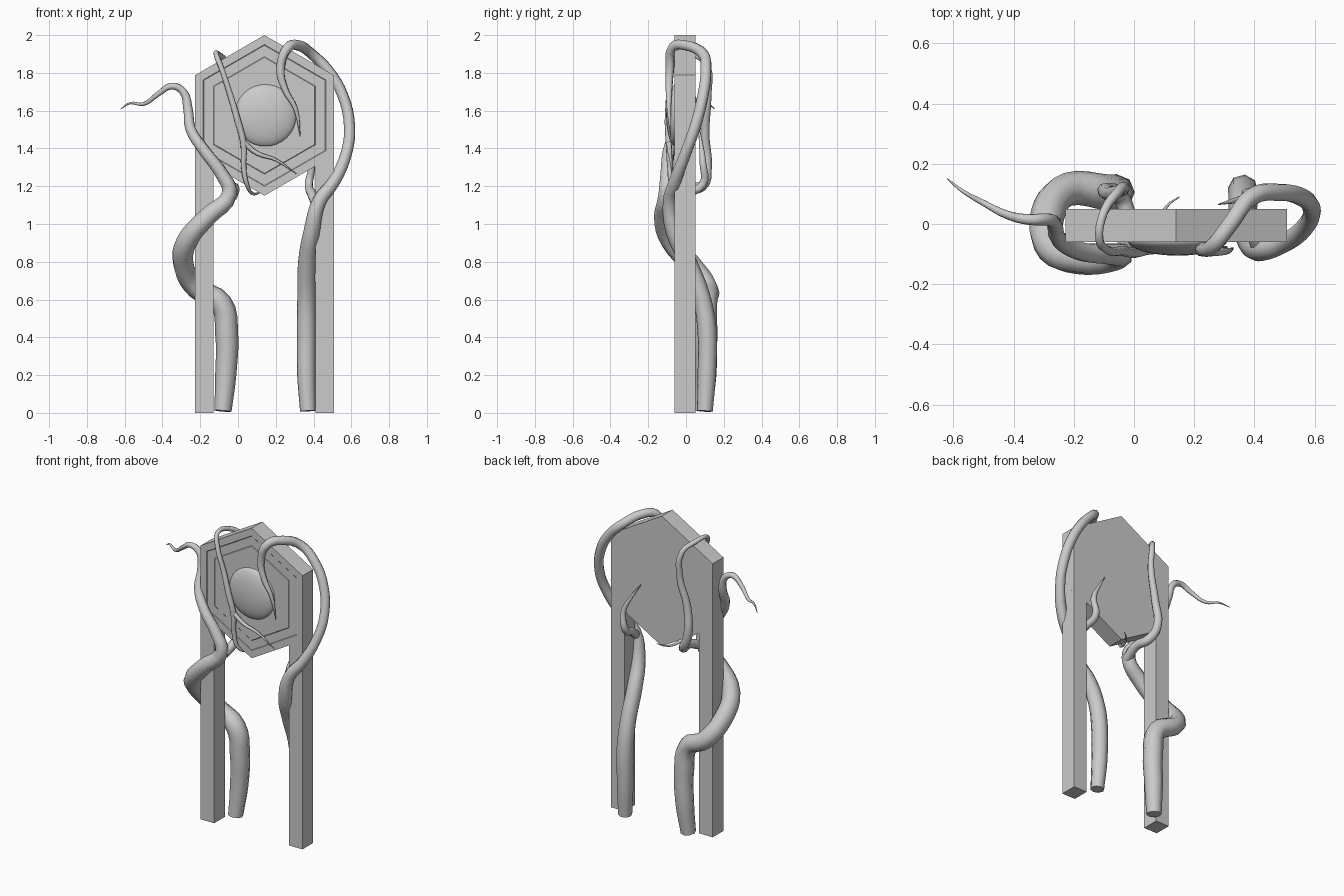
import bpy, bmesh, math

FRONT, BACK = -0.06, 0.05
CX, CZ, R = 0.14, 1.575, 0.425


def finish(name, bm):
    mesh = bpy.data.meshes.new(name)
    bmesh.ops.recalc_face_normals(bm, faces=bm.faces)
    bm.to_mesh(mesh)
    bm.free()
    obj = bpy.data.objects.new(name, mesh)
    bpy.context.collection.objects.link(obj)
    return obj


def slab(name, outline, grooves=()):
    """Extrude an x/z outline through the frame depth, with shallow front grooves."""
    bm = bmesh.new()
    front = bm.faces.new([bm.verts.new((x, FRONT, z)) for x, z in outline])
    ext = bmesh.ops.extrude_face_region(bm, geom=[front], use_keep_orig=True)
    for v in ext["geom"]:
        if isinstance(v, bmesh.types.BMVert):
            v.co.y = BACK
    for width, depth in grooves:
        bmesh.ops.inset_region(bm, faces=[front], thickness=width)
        for v in front.verts:
            v.co.y += depth
    return finish(name, bm)


def vine(name, points):
    """Tapered tube through (x, y, z, radius) points."""
    cu = bpy.data.curves.new(name, 'CURVE')
    cu.dimensions = '3D'
    cu.bevel_depth = 1.0
    cu.bevel_resolution = 2
    cu.resolution_u = 4
    cu.use_fill_caps = True
    sp = cu.splines.new('BEZIER')
    sp.bezier_points.add(len(points) - 1)
    for bp, (x, y, z, r) in zip(sp.bezier_points, points):
        bp.co = (x, y, z)
        bp.radius = r
        bp.handle_left_type = bp.handle_right_type = 'AUTO'
    obj = bpy.data.objects.new(name, cu)
    bpy.context.collection.objects.link(obj)
    bpy.ops.object.select_all(action='DESELECT')
    bpy.context.view_layer.objects.active = obj
    obj.select_set(True)
    bpy.ops.object.convert(target='MESH')
    bpy.ops.object.shade_smooth_by_angle(angle=math.radians(50))


# Hexagonal plate with two shallow grooved rings
hexagon = [(CX + R * math.sin(math.radians(60 * i)),
            CZ + R * math.cos(math.radians(60 * i))) for i in range(6)]
slab("hexagon_plate", hexagon,
     [(0.05, 0), (0.004, 0.003), (0.06, 0), (0.004, -0.003)])

# Two square posts, cut to meet the lower plate edges
for name, s in (("left_post", -1), ("right_post", 1)):
    slab(name, [(CX + s * x, z) for x, z in
                ((0.368, 0), (0.27, 0), (0.27, 1.306), (0.368, 1.3625))])

# Lens-shaped dome in the middle of the plate
bpy.ops.mesh.primitive_uv_sphere_add(segments=32, ring_count=16, radius=1,
                                     location=(0.145, -0.055, CZ))
dome = bpy.context.object
dome.name = "dome"
dome.scale = (0.165, 0.05, 0.165)
bpy.ops.object.shade_smooth()

# Left trunk winding round its post, ending in a free tendril
vine("left_trunk", [
    (-0.08, 0.09, 0.01, 0.046), (-0.065, 0.105, 0.2, 0.056), (-0.06, 0.105, 0.42, 0.061),
    (-0.09, 0.105, 0.58, 0.06), (-0.22, 0.115, 0.66, 0.056), (-0.287, 0.03, 0.78, 0.057),
    (-0.27, -0.08, 0.91, 0.055), (-0.16, -0.12, 1.04, 0.05), (-0.045, -0.105, 1.16, 0.042),
    (-0.09, -0.1, 1.27, 0.036), (-0.18, -0.09, 1.39, 0.032), (-0.25, -0.05, 1.5, 0.028),
    (-0.265, 0.0, 1.61, 0.025), (-0.29, 0.015, 1.7, 0.021), (-0.35, 0.015, 1.73, 0.018),
    (-0.42, 0.03, 1.69, 0.014), (-0.5, 0.07, 1.635, 0.01), (-0.57, 0.11, 1.64, 0.006),
    (-0.62, 0.15, 1.61, 0.002)])

# Left branch passing under the plate, up the back, over the top and down the front
vine("left_back_branch", [
    (-0.03, -0.1, 1.15, 0.03), (-0.02, 0.0, 1.19, 0.028), (-0.04, 0.085, 1.2, 0.028),
    (-0.09, 0.11, 1.3, 0.027), (-0.08, 0.1, 1.48, 0.024), (-0.035, 0.115, 1.68, 0.02),
    (-0.05, 0.11, 1.84, 0.017), (-0.1, 0.04, 1.895, 0.015), (-0.115, -0.05, 1.895, 0.014),
    (-0.09, -0.085, 1.83, 0.014), (-0.04, -0.09, 1.68, 0.016), (0.0, -0.095, 1.54, 0.018),
    (0.03, -0.09, 1.42, 0.017), (0.03, -0.085, 1.3, 0.014), (0.05, -0.07, 1.2, 0.011),
    (0.08, 0.0, 1.16, 0.008), (0.11, 0.06, 1.165, 0.005), (0.15, 0.09, 1.18, 0.002)])
vine("front_tendril", [
    (0.03, -0.09, 1.43, 0.014), (0.1, -0.085, 1.375, 0.012), (0.2, -0.08, 1.34, 0.008),
    (0.31, -0.075, 1.265, 0.002)])

# Right trunk sweeping outside the plate, over the top and down the front
vine("right_trunk", [
    (0.37, 0.1, 0.01, 0.042), (0.362, 0.11, 0.2, 0.049), (0.362, 0.11, 0.45, 0.051),
    (0.362, 0.08, 0.62, 0.048), (0.365, 0.01, 0.8, 0.047), (0.39, -0.065, 0.96, 0.043),
    (0.43, -0.085, 1.12, 0.037), (0.505, -0.06, 1.22, 0.033), (0.575, 0.0, 1.38, 0.03),
    (0.59, 0.05, 1.52, 0.03), (0.555, 0.09, 1.68, 0.03), (0.48, 0.105, 1.81, 0.03),
    (0.39, 0.09, 1.9, 0.029), (0.32, 0.0, 1.945, 0.028), (0.265, -0.07, 1.935, 0.026),
    (0.225, -0.085, 1.82, 0.023), (0.25, -0.09, 1.71, 0.018), (0.305, -0.09, 1.61, 0.012),
    (0.33, -0.08, 1.46, 0.002)])

# Right branch curling onto the back of the plate
vine("right_back_branch", [
    (0.42, -0.08, 1.1, 0.03), (0.39, 0.0, 1.16, 0.025), (0.375, 0.09, 1.21, 0.022),
    (0.39, 0.09, 1.32, 0.018), (0.345, 0.08, 1.42, 0.011), (0.28, 0.065, 1.52, 0.002)])
